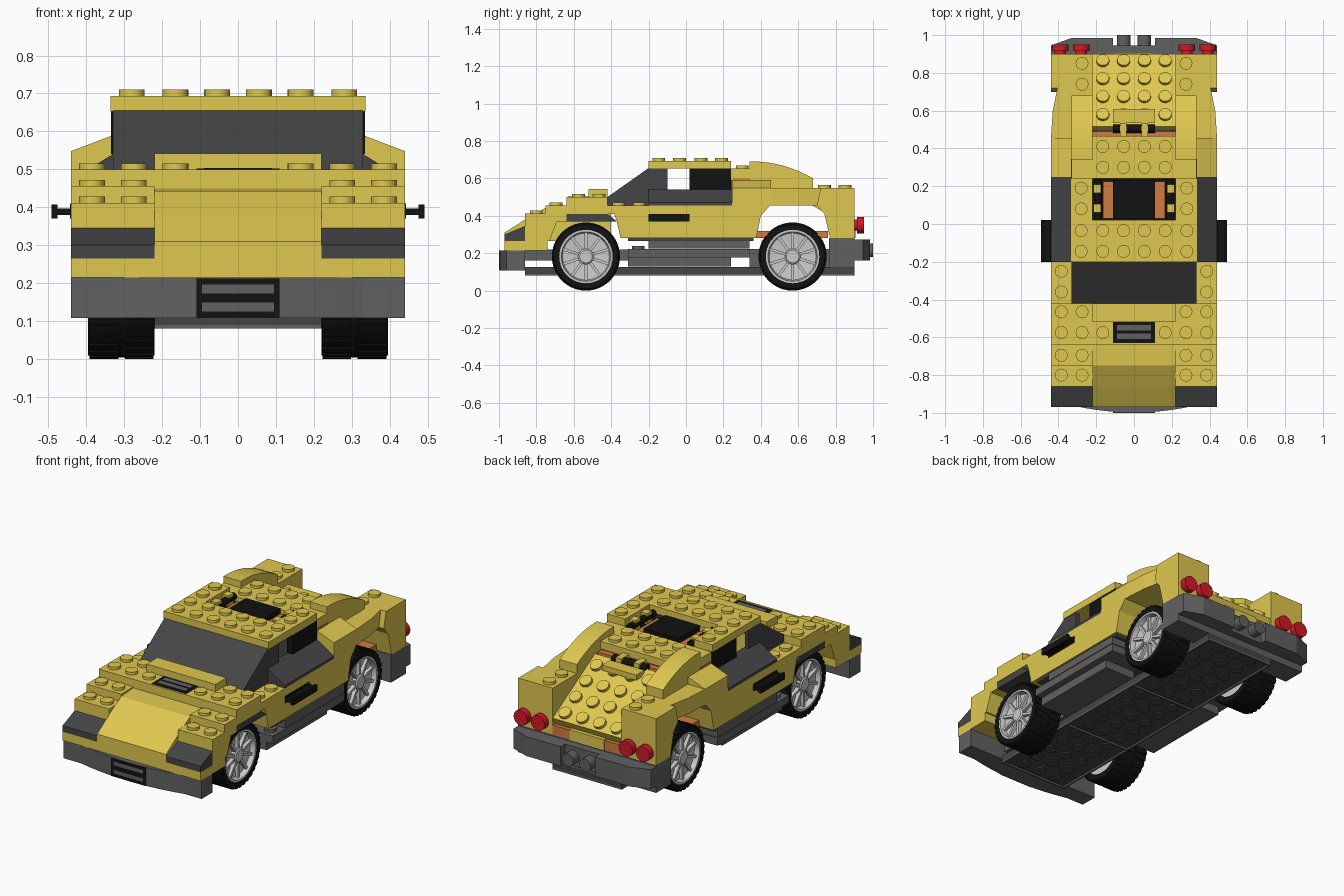
import bpy, bmesh, math
from mathutils import Matrix, Vector

if "Cube" in bpy.data.objects:
    bpy.data.objects.remove(bpy.data.objects["Cube"])

COL = dict(yellow=(.74, .58, .08), dark=(.06, .06, .063), grey=(.12, .12, .12), black=(.006, .006, .006),
           orange=(.65, .2, .05), red=(.65, .01, .02), silver=(.55, .55, .55))
MATS = {}
for k, c in COL.items():
    MATS[k] = bpy.data.materials.new(k)
    MATS[k].diffuse_color = (*c, 1)


def finish(name, bm, mat, mirror=False, smooth=False):
    if mirror:
        g = bmesh.ops.duplicate(bm, geom=bm.verts[:] + bm.edges[:] + bm.faces[:])['geom']
        for v in g:
            if isinstance(v, bmesh.types.BMVert):
                v.co.x *= -1
    bmesh.ops.recalc_face_normals(bm, faces=bm.faces[:])
    me = bpy.data.meshes.new(name)
    bm.to_mesh(me)
    bm.free()
    ob = bpy.data.objects.new(name, me)
    bpy.context.collection.objects.link(ob)
    me.materials.append(MATS[mat])
    if smooth:
        bpy.context.view_layer.objects.active = ob
        ob.select_set(True)
        bpy.ops.object.shade_smooth_by_angle(angle=math.radians(35))
        ob.select_set(False)
    return ob


def prism(name, axis, pts, a, b, mat='yellow', mirror=False):
    """Extrude a flat outline: axis x takes (y,z), axis y takes (x,z), axis z takes (x,y)."""
    place = {'x': lambda p, t: (t, *p), 'y': lambda p, t: (p[0], t, p[1]), 'z': lambda p, t: (*p, t)}[axis]
    bm = bmesh.new()
    lo, hi = ([bm.verts.new(place(p, t)) for p in pts] for t in (a, b))
    bm.faces.new(lo)
    bm.faces.new(hi)
    for i in range(len(pts)):
        j = (i + 1) % len(pts)
        bm.faces.new((lo[i], lo[j], hi[j], hi[i]))
    return finish(name, bm, mat, mirror)


def box(name, x0, x1, y0, y1, z0, z1, mat='yellow', mirror=False):
    return prism(name, 'z', [(x0, y0), (x1, y0), (x1, y1), (x0, y1)], z0, z1, mat, mirror)


def cylinders(name, spots, r, h, mat='yellow', axis=(0, 0, 1), mirror=False, seg=16):
    """Cylinders standing on the given spots and rising along axis."""
    bm = bmesh.new()
    ax = Vector(axis).normalized()
    rot = ax.to_track_quat('Z', 'Y').to_matrix().to_4x4()
    for s in spots:
        bmesh.ops.create_cone(bm, cap_ends=True, segments=seg, radius1=r, radius2=r, depth=h,
                              matrix=Matrix.Translation(Vector(s) + ax * h / 2) @ rot)
    return finish(name, bm, mat, mirror, True)


def studs(name, xs, ys, z, mat='yellow'):
    return cylinders(name, [(x, y, z) for x in xs for y in ys], .034, .016, mat, mirror=True)


# Chassis plate with underside tubes and cross ribs
box('chassis_plate', -.22, .22, -.86, .9, .09, .125, 'dark')
box('chassis_rim', .21, .22, -.86, .9, .08, .09, 'grey', True)
for i, y in enumerate((-.86, -.32, .24, .89)):
    box(f'chassis_rib_{i}', -.22, .22, y, y + .01, .08, .09, 'grey')
cylinders('chassis_tubes', [(x, -.8 + .11 * i, .083) for x in (0, .11) for i in range(16)], .036, .008, 'dark', mirror=True)
box('lower_side_plate', .2, .4, -.31, .24, .13, .178, 'grey', True)
box('middle_side_plate', .2, .44, -.31, .34, .178, .222, 'grey', True)
box('upper_side_plate', .2, .44, -.2, .34, .226, .27, 'grey', True)
studs('sill_studs', (.385,), (-.255,), .222, 'grey')
box('cabin_floor', -.43, .43, -.31, .36, .265, .29, 'dark')
box('front_axle_block', -.2, .2, -.86, -.31, .16, .22, 'grey')
box('rear_axle_block', -.2, .2, .34, .78, .125, .222, 'grey')

# Front bumper with bowed face and grille
bow = [(-.33 + .66 * i / 10, -.96 - .038 * (1 - ((i - 5) / 5) ** 2)) for i in range(11)]
prism('front_bumper', 'z', [(-.44, -.86), (-.44, -.96)] + bow + [(.44, -.96), (.44, -.86)], .108, .215, 'grey')
box('bumper_grille_back', -.11, .11, -.998, -.96, .11, .213, 'grey')
for i, z in enumerate((.11, .149, .197)):
    box(f'bumper_grille_bar_{i}', -.11, .11, -1, -.99, z, z + .016 + (i == 1) * .008, 'black')
box('bumper_grille_side', .095, .11, -1, -.99, .11, .213, 'black', True)
box('nose_plate', -.44, .44, -.97, -.74, .215, .265)
prism('headlight', 'x', [(-.86, .265), (-.97, .265), (-.97, .3), (-.86, .345)], .22, .44, 'dark', True)
prism('nose_slope', 'x', [(-.75, .265), (-.97, .265), (-.97, .31), (-.86, .38), (-.75, .443), (-.64, .45), (-.64, .265)], -.22, .22)

# Front fenders and hood
prism('front_fender_nose', 'x', [(-.86, .265), (-.73, .265), (-.69, .37), (-.64, .37), (-.64, .412), (-.86, .412)], .22, .44, 'yellow', True)
prism('front_arch', 'x', [(-.69, .37), (-.64, .41), (-.42, .41), (-.37, .37)], .22, .438, 'dark', True)
box('fender_plate', .22, .44, -.75, -.2, .41, .456, 'yellow', True)
box('hood_core', -.22, .22, -.64, -.4, .22, .5)
box('hood_side_plate', .2, .44, -.64, -.42, .456, .5, 'yellow', True)
box('hood_raised_plate', -.22, .22, -.52, -.42, .5, .542)
box('hood_vent_frame', -.11, .11, -.63, -.52, .495, .502, 'black')
for i in range(2):
    box(f'hood_vent_slat_{i}', -.09, .09, -.61 + i * .045, -.58 + i * .045, .5, .504, 'grey')
studs('nose_studs', (.275, .385), (-.8,), .412)
studs('fender_studs', (.275, .385), (-.695,), .456)
studs('hood_studs', (.275, .385), (-.575, -.465), .5)
studs('hood_inner_studs', (.165,), (-.575,), .5)
studs('fender_rear_studs', (.385,), (-.36, -.25), .456)

# Doors, handles and sills of the windows
prism('door', 'x', [(-.35, .28), (.36, .28), (.4, .456), (-.4, .456), (-.37, .37)], .33, .44, 'yellow', True)
box('door_handle_recess', .43, .443, -.2, .02, .37, .41, 'black', True)
box('handle_stem', .44, .478, -.2, .02, .38, .397, 'black', True)
box('handle_grip', .476, .492, -.2, .02, .37, .407, 'black', True)
prism('window_sill', 'y', [(.3, .456), (.44, .456), (.44, .472), (.33, .54), (.3, .54)], -.2, .245, 'dark', True)

# Windshield with triangular cheeks
prism('windshield', 'x', [(-.42, .456), (-.42, .5), (-.2, .655), (-.165, .655), (-.39, .5), (-.39, .456)], -.33, .33, 'dark')
prism('windshield_cheek', 'x', [(-.42, .456), (-.2, .456), (-.2, .54), (-.1, .54), (-.1, .655), (-.2, .655), (-.42, .5)], .305, .33, 'dark', True)
box('side_window', .3, .335, .02, .24, .54, .655, 'black', True)

# Roof with sunroof opening
box('roof_front', -.336, .336, -.2, .02, .652, .694)
box('roof_rail', .22, .336, .02, .24, .652, .694, 'yellow', True)
box('sunroof_panel', -.22, .22, .02, .24, .6, .625, 'black')
box('sunroof_rail', .11, .165, .03, .225, .62, .634, 'orange', True)
for i, y in enumerate((.06, .165)):
    box(f'sunroof_clip_{i}', .175, .215, y, y + .045, .625, .685, 'yellow', True)
cylinders('sunroof_hinge', [(.19, .025, .655)], .02, .21, 'black', (0, 1, 0), True)
box('sunroof_hatch', -.11, .11, .03, .23, .625, .665, 'black')
studs('roof_studs', (.055, .165, .28), (-.145, -.035), .694)
studs('roof_rail_studs', (.28,), (.08, .19), .694)

# Rear deck, curved fins and shoulders
box('rear_deck', -.22, .22, .24, .465, .608, .652)
studs('rear_deck_studs', (.055, .165), (.3, .41), .652)
box('cabin_back_wall', -.3, .3, .24, .28, .29, .612, 'dark')
prism('shoulder', 'y', [(.22, .456), (.44, .456), (.44, .548), (.335, .588), (.22, .588)], .245, .455, 'yellow', True)
box('pillar', .22, .33, .24, .36, .588, .652, 'yellow', True)
box('pillar_trim', .322, .334, .25, .345, .59, .6, 'orange', True)
arc = [(.36 + .32 * i / 8, .69 - .09 * (i / 8) ** 2) for i in range(9)]
prism('rear_fin', 'x', [(.34, .53), (.34, .69)] + arc + [(.68, .53)], .22, .33, 'yellow', True)

# Rear fenders around the wheel arches
prism('rear_fender_top', 'z', [(.22, .455), (.44, .455), (.43, .6), (.4, .75), (.36, .9), (.22, .9)], .456, .548, 'yellow', True)
prism('rear_fender_tail', 'x', [(.9, .28), (.77, .28), (.74, .41), (.7, .456), (.72, .548), (.9, .548)], .22, .44, 'yellow', True)
prism('rear_arch_front', 'x', [(.34, .28), (.375, .28), (.4, .4), (.45, .456), (.34, .456)], .22, .44, 'yellow', True)
box('arch_front_block', .22, .35, .37, .45, .28, .318, 'orange', True)
box('arch_rear_block', .22, .35, .69, .76, .28, .318, 'orange', True)
studs('rear_fender_studs', (.275,), (.74, .85), .548)

# Sloping engine cover, with studs standing square to the slope
prism('engine_cover', 'x', [(.515, .6), (.9, .375), (.88, .336), (.495, .561)], -.22, .22)
box('engine_cover_step', -.11, .11, .535, .61, .57, .6)
n = Vector((0, .505, .863))
cylinders('engine_cover_studs', [(x, .575 + .095 * i, .565 - .0555 * i) for x in (.055, .165) for i in range(4)],
          .034, .019, 'yellow', n, True)
cylinders('cover_hinge', [(-.11, .505, .6)], .022, .22, 'black', (1, 0, 0))
box('hinge_base', -.22, .22, .455, .49, .57, .6, 'orange')
for i, x in enumerate((-.075, .039)):
    box(f'hinge_finger_{i}', x, x + .036, .46, .535, .6, .625)
box('tail_panel', -.22, .22, .86, .9, .28, .335, 'orange')
box('tail_panel_lip', -.11, .11, .86, .905, .28, .34)

# Rear bumper, exhausts and tail lights
box('rear_bumper_base', -.44, .44, .765, .9, .12, .28, 'grey')
prism('rear_bumper', 'z', [(.44, .9), (.44, .945), (.33, .985), (.11, .985), (.11, .945), (-.11, .945), (-.11, .985),
                           (-.33, .985), (-.44, .945), (-.44, .9)], .16, .272, 'grey')
cylinders('exhaust', [(.055, .94, .215)], .036, .06, 'grey', (0, 1, 0), True)
cylinders('tail_light_base', [(.28, .9, .35), (.39, .9, .35)], .03, .025, 'red', (0, 1, 0), True)
cylinders('tail_light', [(.28, .915, .35), (.39, .915, .35)], .044, .036, 'red', (0, 1, 0), True, 20)


# Wheels: lathed tyre and rim, spokes, hub and tread lugs
def lathe(name, prof, y, z, mat, closed, seg=40):
    bm = bmesh.new()
    rings = [[bm.verts.new((x, y + r * math.cos(2 * math.pi * i / seg), z + r * math.sin(2 * math.pi * i / seg)))
              for i in range(seg)] for x, r in prof]
    for a, b in zip(rings, rings[1:] + (rings[:1] if closed else [])):
        for i in range(seg):
            j = (i + 1) % seg
            bm.faces.new((a[i], a[j], b[j], b[i]))
    if not closed:
        bm.faces.new(rings[0])
        bm.faces.new(rings[-1])
    return finish(name, bm, mat, True, True)


def radial_blocks(name, count, x0, x1, r0, r1, w, y, z, mat, shift=0):
    bm = bmesh.new()
    for i in range(count):
        m = (Matrix.Translation((0, y, z)) @ Matrix.Rotation(2 * math.pi * (i + shift) / count, 4, 'X')
             @ Matrix.Translation(((x0 + x1) / 2, 0, (r0 + r1) / 2)) @ Matrix.Diagonal((x1 - x0, w, r1 - r0, 1)))
        bmesh.ops.create_cube(bm, size=1, matrix=m)
    return finish(name, bm, mat, True)


for end, y in (('front', -.535), ('rear', .57)):
    z = .182
    lathe(f'{end}_tyre', [(.22, .14), (.22, .172), (.23, .178), (.385, .178), (.395, .172), (.395, .143)], y, z, 'black', True)
    radial_blocks(f'{end}_tread_outer', 32, .315, .391, .165, .182, .02, y, z, 'black')
    radial_blocks(f'{end}_tread_inner', 32, .223, .298, .165, .182, .02, y, z, 'black', .5)
    lathe(f'{end}_rim', [(.225, .12), (.225, .142), (.393, .145), (.393, .132), (.365, .125), (.355, .03)], y, z, 'silver', False)
    radial_blocks(f'{end}_spokes', 10, .352, .38, .03, .133, .015, y, z, 'silver')
    lathe(f'{end}_hub', [(.35, .042), (.38, .042), (.386, .034), (.386, .01)], y, z, 'silver', False, 20)
    cylinders(f'{end}_axle', [(-.24, y, z)], .025, .48, 'black', (1, 0, 0))

for m in bpy.data.materials:
    if m.users and not m.is_grease_pencil:
        m.use_nodes = True
        m.node_tree.nodes["Principled BSDF"].inputs["Base Color"].default_value = m.diffuse_color
